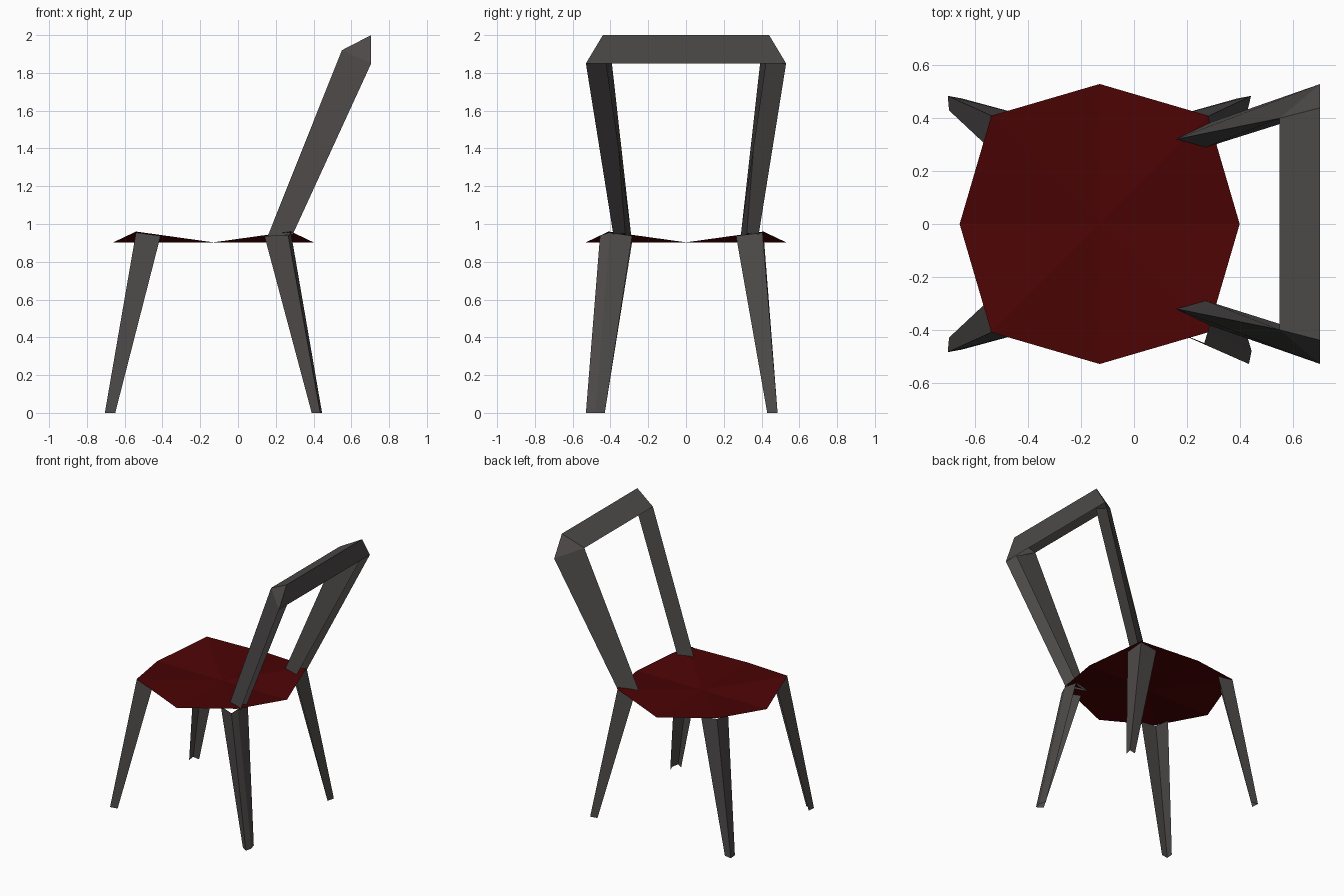
import bpy, bmesh, math
from mathutils import Vector

if "Cube" in bpy.data.objects:
    bpy.data.objects.remove(bpy.data.objects["Cube"])

def material(name, rgb):
    m = bpy.data.materials.new(name)
    m.diffuse_color = (*rgb, 1)
    m.use_nodes = True
    m.node_tree.nodes["Principled BSDF"].inputs["Base Color"].default_value = m.diffuse_color
    return m

GREY = material("dark grey frame", (0.075, 0.069, 0.067))
RED = material("deep red seat", (0.072, 0.001, 0.0012))

def build(name, faces, mat, inside):
    """Folded sheet from corner loops, every face turned away from the inside point."""
    bm = bmesh.new()
    for f in faces:
        bm.faces.new([bm.verts.new(p) for p in f])
    bmesh.ops.remove_doubles(bm, verts=bm.verts, dist=0.0005)
    bm.normal_update()
    for f in bm.faces:
        if f.normal.dot(f.calc_center_median() - Vector(inside)) < 0:
            f.normal_flip()
    me = bpy.data.meshes.new(name)
    bm.to_mesh(me)
    bm.free()
    me.materials.append(mat)
    ob = bpy.data.objects.new(name, me)
    bpy.context.collection.objects.link(ob)
    return ob

def strips(top, foot):
    """Quads joining two matching cross-sections."""
    return [(top[i], top[i + 1], foot[i + 1], foot[i]) for i in range(len(top) - 1)]

def flip_y(points):
    return [(x, -y, z) for x, y, z in points]

# Seat: folded octagon, diagonal corners raised
CX = -0.13
rim = []
for i in range(8):
    a = i * math.pi / 4
    r, z = (0.58, 0.96) if i % 2 else (0.53, 0.903)
    rim.append((CX + r * math.cos(a), r * math.sin(a), z))
centre = (CX, 0, 0.903)
build("seat", [(centre, rim[i], rim[(i + 1) % 8]) for i in range(8)], RED, (CX, 0, 0))

# Front legs: tapered angle sections with the ridge outward
top = [(-0.41, 0.41, 0.937), (-0.54, 0.41, 0.955), (-0.54, 0.28, 0.937)]
foot = [(-0.65, 0.475, 0), (-0.705, 0.485, 0), (-0.70, 0.43, 0)]
build("front_leg_a", strips(top, foot), GREY, (CX, 0, 0.5))
build("front_leg_b", strips(flip_y(top), flip_y(foot)), GREY, (CX, 0, 0.5))

# Back legs: one plain, one with an extra folded strip
top = [(0.14, 0.405, 0.937), (0.275, 0.405, 0.955), (0.28, 0.265, 0.937)]
foot = [(0.39, 0.475, 0), (0.443, 0.485, 0), (0.43, 0.43, 0)]
build("back_leg_a", strips(top, foot), GREY, (CX, 0, 0.5))
top = [(0.14, -0.40, 0.937), (0.265, -0.455, 0.94), (0.28, -0.405, 0.955), (0.28, -0.285, 0.937)]
foot = [(0.39, -0.50, 0), (0.435, -0.53, 0), (0.445, -0.48, 0), (0.43, -0.43, 0)]
build("back_leg_b", strips(top, foot), GREY, (CX, 0, 0.5))

# Backrest uprights: angle sections with the ridge at the front, open to the back
top = [(0.705, 0.53, 1.85), (0.55, 0.40, 1.92), (0.70, 0.425, 1.85)]
foot = [(0.29, 0.385, 0.945), (0.155, 0.32, 0.93), (0.265, 0.288, 0.92)]
build("upright_a", strips(top, foot), GREY, (0.5, 0.39, 1.4))
build("upright_b", strips(flip_y(top), flip_y(foot)), GREY, (0.5, -0.39, 1.4))

# Top rail: folded strip with mitred triangular ends
end = [(0.55, 0.40, 1.92), (0.705, 0.44, 2.0), (0.705, 0.53, 1.85)]
build("top_rail", strips(end, flip_y(end)) + [end, flip_y(end)], GREY, (0.65, 0, 1.92))
